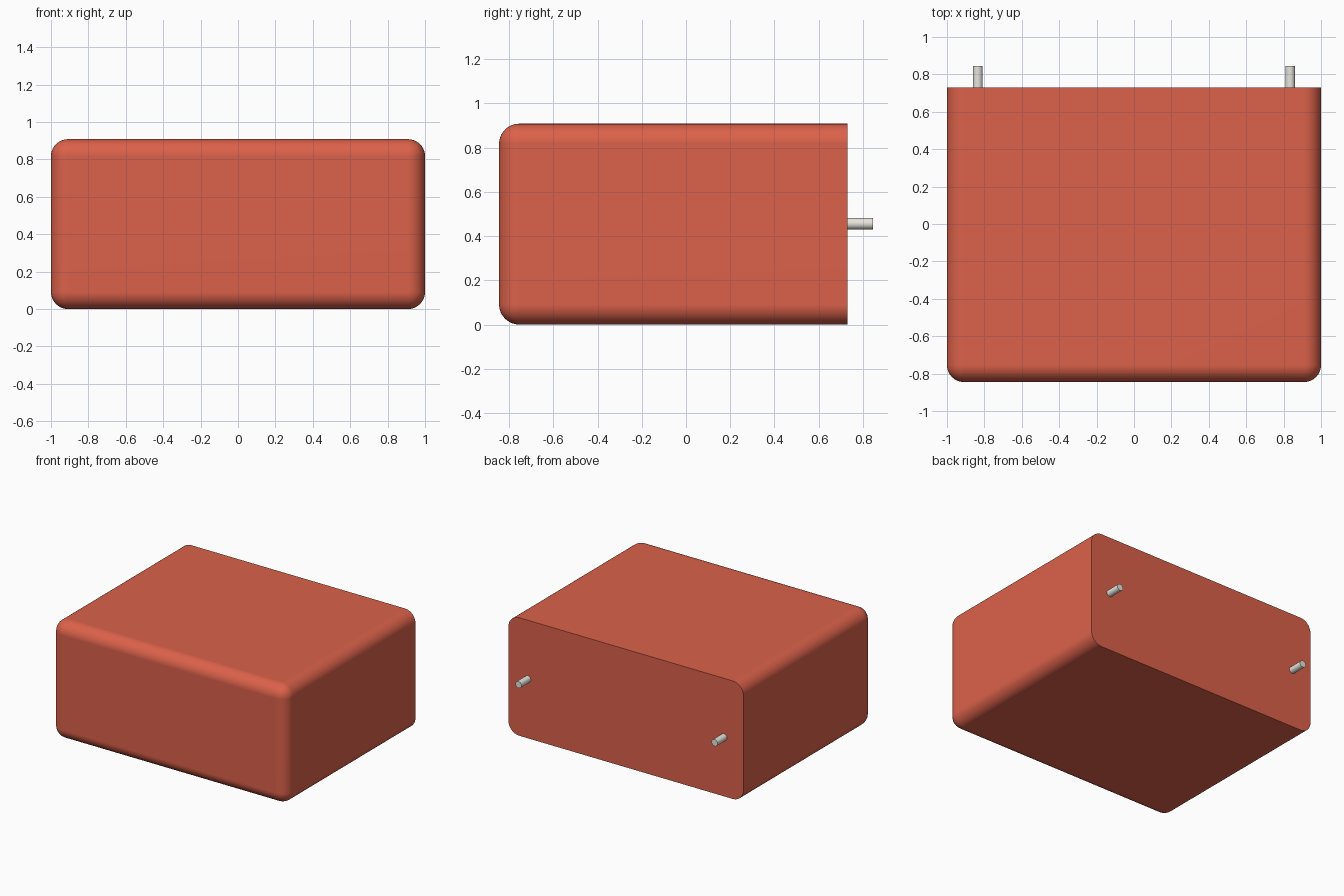
import bpy, bmesh, math

if "Cube" in bpy.data.objects:
    bpy.data.objects.remove(bpy.data.objects["Cube"])

X, Y0, Y1, H, R = 1.0, -0.845, 0.73, 0.908, 0.091
PIN_X, PIN_R, PIN_END = 0.835, 0.026, 0.845


def paint(name, colour):
    mat = bpy.data.materials.new(name)
    mat.diffuse_color = (*colour, 1)
    mat.use_nodes = True
    mat.node_tree.nodes["Principled BSDF"].inputs["Base Color"].default_value = mat.diffuse_color
    return mat


def smooth(obj):
    bpy.ops.object.select_all(action='DESELECT')
    obj.select_set(True)
    bpy.context.view_layer.objects.active = obj
    bpy.ops.object.shade_smooth_by_angle(angle=math.radians(30))


red = paint("red_paint", (0.71, 0.12, 0.069))
pale = paint("pale_metal", (0.8, 0.78, 0.72))

# Case: block with every edge rounded except around the flat back face
bm = bmesh.new()
bmesh.ops.create_cube(bm, size=1)
for v in bm.verts:
    v.co.x *= 2 * X
    v.co.y = Y0 if v.co.y < 0 else Y1
    v.co.z = 0 if v.co.z < 0 else H
edges = [e for e in bm.edges if not all(v.co.y > 0 for v in e.verts)]
bmesh.ops.bevel(bm, geom=edges, offset=R, offset_type='OFFSET', segments=10,
                profile=0.5, affect='EDGES', clamp_overlap=True)
mesh = bpy.data.meshes.new("case")
bm.to_mesh(mesh)
bm.free()
case = bpy.data.objects.new("case", mesh)
bpy.context.collection.objects.link(case)
mesh.materials.append(red)
smooth(case)

# Keep the large faces evenly shaded
weighted = case.modifiers.new("flat_sides", 'WEIGHTED_NORMAL')
weighted.keep_sharp = True

# Pins: two short round pegs on the back
for name, side in (("left_pin", -1), ("right_pin", 1)):
    start = Y1 - 0.02
    bpy.ops.mesh.primitive_cylinder_add(
        vertices=32, radius=PIN_R, depth=PIN_END - start,
        location=(side * PIN_X, (start + PIN_END) / 2, 0.456),
        rotation=(math.pi / 2, 0, 0))
    pin = bpy.context.object
    pin.name = name
    pin.data.materials.append(pale)
    smooth(pin)
